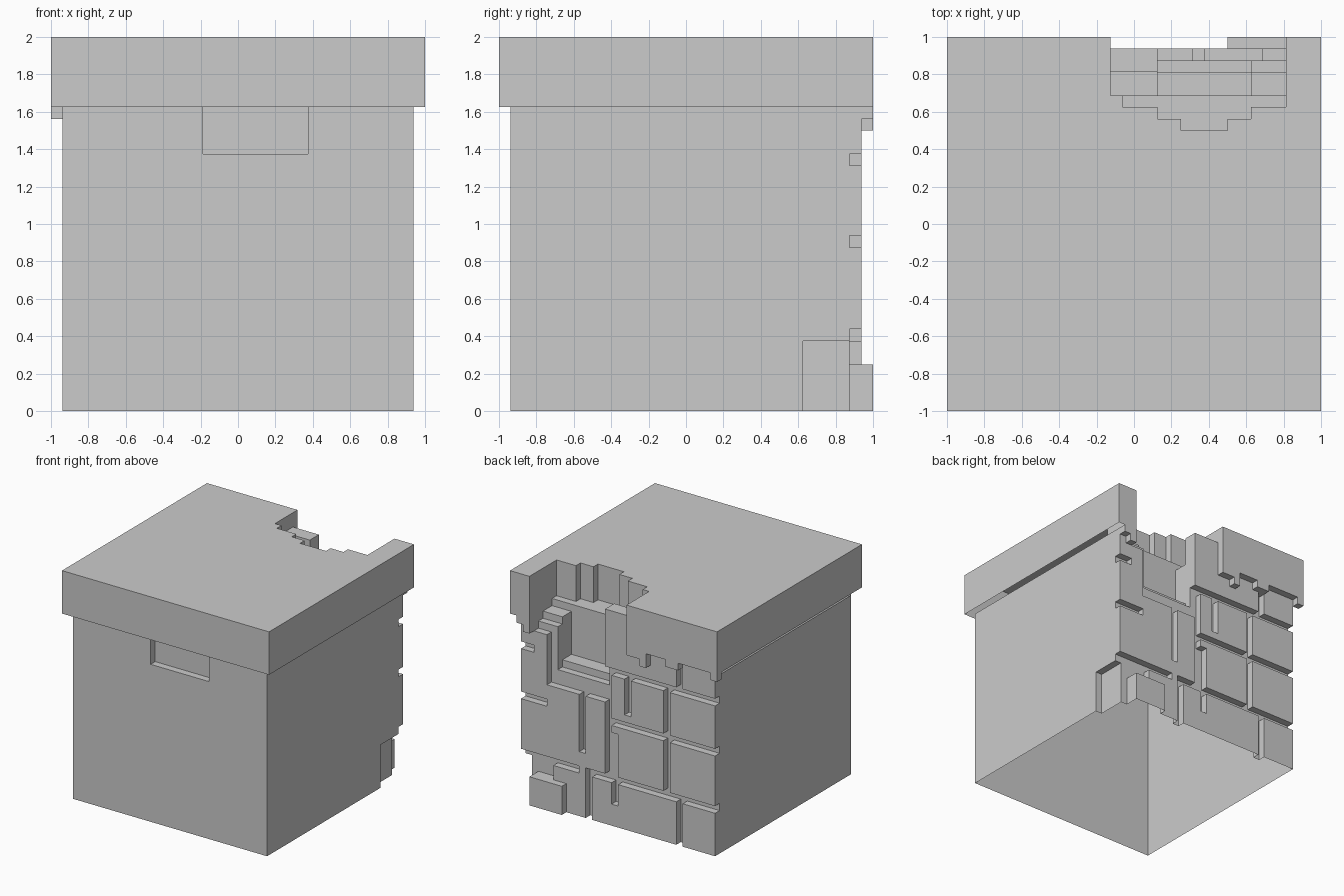
import bpy, bmesh
from mathutils import Vector

if "Cube" in bpy.data.objects:
    bpy.data.objects.remove(bpy.data.objects["Cube"])

U = 1 / 16          # one block of the grid
LID = 26            # height where the lid starts, in blocks
front, back = {}, {}   # outer depth of the shell at every (x, z) block


def paint(grid, depth, *rects):
    """Set the depth of rectangles given as x0, x1, z0, z1."""
    for x0, x1, z0, z1 in rects:
        for x in range(x0, x1):
            for z in range(z0, z1):
                grid[x, z] = depth


# Front: body, lid and hand-hold recess
paint(front, -15, (-15, 15, 0, LID))
paint(front, -16, (-16, 16, LID, 32))
paint(front, -14, (-3, 6, 22, LID))

# Back: mortar level, then lid
paint(back, 14, (-15, 15, 0, LID))
paint(back, 16, (-16, 16, LID, 32))

# Right half stones
paint(back, 15,
      (-15, 2, 22, LID), (-15, -8, 15, 21), (-15, -8, 7, 14),
      (-7, -2, 15, 21), (-7, 0, 7, 14), (-1, 1, 15, 21),
      (-2, -1, 15, 16), (0, 1, 13, 14), (-9, 4, 0, 6), (-15, -10, 0, 6))
# Left half stones
paint(back, 15,
      (2, 5, 7, 17), (5, 6, 7, 9), (6, 15, 7, 17), (11, 15, 17, LID),
      (5, 6, 0, 7), (6, 10, 0, 6))
# Grooves
paint(back, 14,
      (-10, -9, 22, LID), (0, 1, 3, 6), (11, 15, 14, 15), (13, 15, 21, 22))
# Protruding bottom stone and missing corner
paint(back, 16, (8, 13, 0, 4))
paint(back, 10, (14, 15, 0, 6))

# Ragged lid edge
paint(back, 16,
      (14, 15, 25, 26), (13, 14, 24, 26), (-16, -15, 25, 26),
      (-4, -2, 25, 26), (-5, -4, 24, 26), (-10, -8, 25, 26))
paint(front, 15, (-16, -15, 25, 26))

# Broken cavity: stepped floor and terraces
paint(back, 14, (2, 11, 17, 19), (10, 11, 17, 25), (11, 13, 24, 25))
paint(back, 13, (2, 10, 19, 20), (10, 13, 25, 26))
paint(back, 11, (2, 10, 20, 27), (10, 13, 26, 27), (-2, 2, 26, 27), (-2, -1, 27, 32))
paint(back, 10, (10, 13, 27, 32), (-1, 2, 27, 32))
paint(back, 9, (8, 10, 27, 32), (2, 4, 27, 32))
paint(back, 8, (4, 8, 27, 32))

# Material
stone = bpy.data.materials.new("light_grey")
stone.diffuse_color = (0.6, 0.6, 0.6, 1)
stone.use_nodes = True
stone.node_tree.nodes["Principled BSDF"].inputs["Base Color"].default_value = stone.diffuse_color


def quad(bm, corners, normal):
    pts = [Vector(c) * U for c in corners]
    if (pts[1] - pts[0]).cross(pts[2] - pts[0]).dot(Vector(normal)) < 0:
        pts.reverse()
    bm.faces.new([bm.verts.new(p) for p in pts])


def side(bm, x, z, dx, dz, y0, y1, flip=1):
    """Face on the +-x or +-z edge of a block, running from y0 to y1."""
    if dx:
        e = x + (dx > 0)
        c = [(e, y0, z), (e, y1, z), (e, y1, z + 1), (e, y0, z + 1)]
    else:
        e = z + (dz > 0)
        c = [(x, y0, e), (x, y1, e), (x + 1, y1, e), (x + 1, y0, e)]
    quad(bm, c, (dx * flip, 0, dz * flip))


def finish(bm, name):
    bmesh.ops.remove_doubles(bm, verts=bm.verts, dist=1e-4)
    bmesh.ops.dissolve_limit(bm, angle_limit=0.02, verts=bm.verts, edges=bm.edges)
    me = bpy.data.meshes.new(name)
    bm.to_mesh(me)
    bm.free()
    me.materials.append(stone)
    bpy.context.collection.objects.link(bpy.data.objects.new(name, me))


def shell(name, z0, z1):
    """Open-bottomed shell between the front and back depths."""
    bm = bmesh.new()
    for (x, z), b in back.items():
        if not z0 <= z < z1:
            continue
        f = front[x, z]
        quad(bm, [(x, b, z), (x + 1, b, z), (x + 1, b, z + 1), (x, b, z + 1)], (0, 1, 0))
        if f < 0:
            quad(bm, [(x, f, z), (x + 1, f, z), (x + 1, f, z + 1), (x, f, z + 1)], (0, -1, 0))
        for dx, dz in ((1, 0), (-1, 0), (0, 1), (0, -1)):
            n = (x + dx, z + dz)
            if n not in back:
                # outer walls and top; the underside stays open
                if dx or dz > 0 or f > 0:
                    side(bm, x, z, dx, dz, f, b)
                continue
            if back[n] < b:
                side(bm, x, z, dx, dz, back[n], b)
            crosses_lid = dz and (z < LID) != (n[1] < LID)
            if f < front[n] < 0 and not crosses_lid:
                side(bm, x, z, dx, dz, f, front[n])
    finish(bm, name)


shell("stone_body", 0, LID)
shell("broken_lid", LID, 32)

# Thin remnant of wall standing in the gap of the lid
bm = bmesh.new()
bmesh.ops.create_cube(bm, size=1)
for v in bm.verts:
    v.co = Vector((v.co.x * 4, 14 + v.co.y * 2, 28 + v.co.z * 4)) * U
finish(bm, "wall_remnant")
